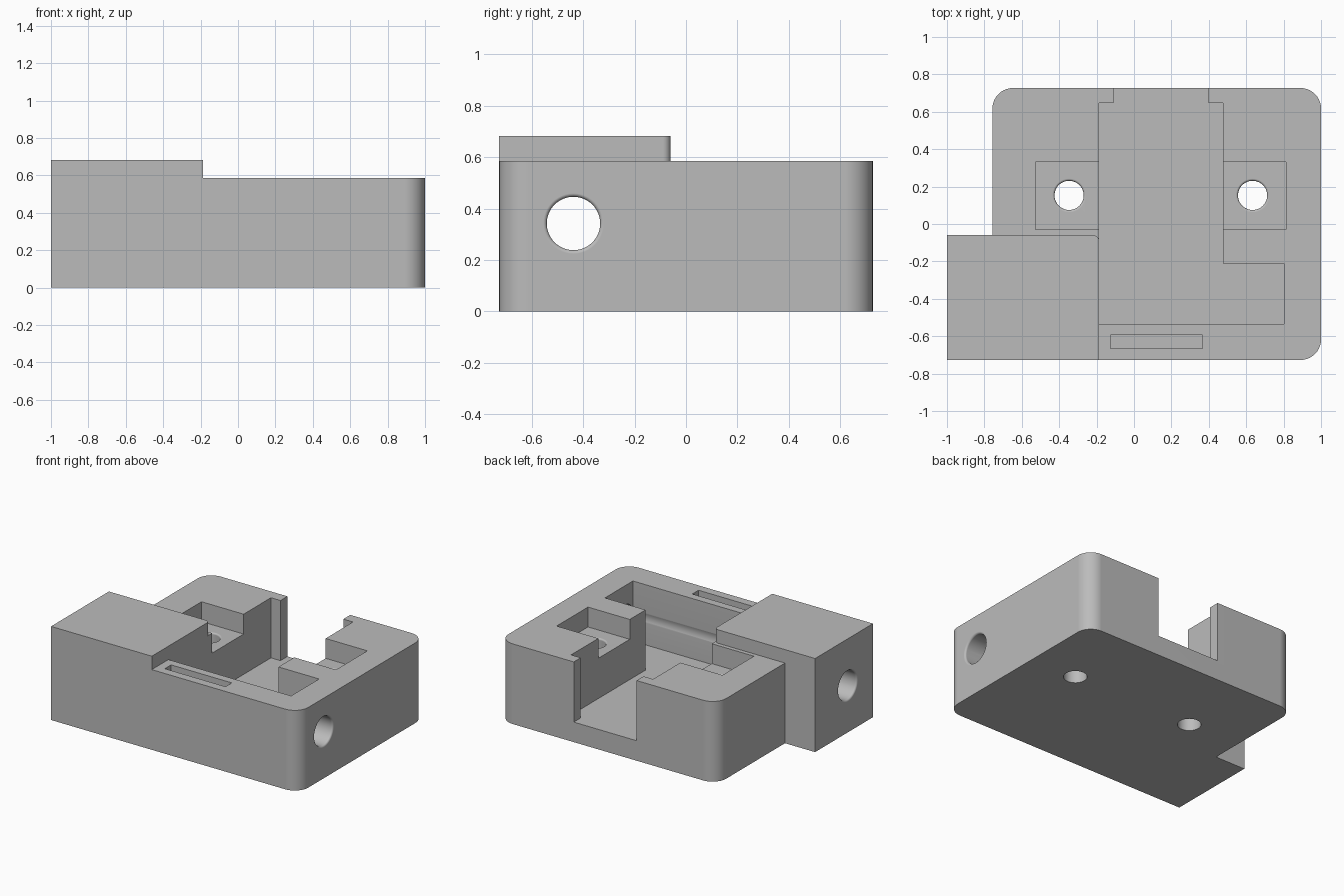
import bpy
import bmesh
from math import cos, sin, pi, radians
from mathutils import Matrix

if "Cube" in bpy.data.objects:
    bpy.data.objects.remove(bpy.data.objects["Cube"])

grey = bpy.data.materials.new("plain grey")
grey.use_nodes = True
grey.diffuse_color = (0.5, 0.5, 0.5, 1)
grey.node_tree.nodes["Principled BSDF"].inputs["Base Color"].default_value = (0.5, 0.5, 0.5, 1)

HALF_DEPTH = 0.727
DECK, FLOOR, LEDGE, RAISED = 0.585, 0.146, 0.44, 0.683
INNER_LEFT, INNER_RIGHT = -0.187, 0.475


def to_object(name, bm):
    bmesh.ops.recalc_face_normals(bm, faces=bm.faces)
    mesh = bpy.data.meshes.new(name)
    bm.to_mesh(mesh)
    bm.free()
    mesh.materials.append(grey)
    ob = bpy.data.objects.new(name, mesh)
    bpy.context.collection.objects.link(ob)
    return ob


def prism(name, outline, z0, z1):
    bm = bmesh.new()
    base = bm.faces.new([bm.verts.new((x, y, z0)) for x, y in outline])
    top = bmesh.ops.extrude_face_region(bm, geom=[base])["geom"]
    bmesh.ops.translate(bm, vec=(0, 0, z1 - z0),
                        verts=[v for v in top if isinstance(v, bmesh.types.BMVert)])
    return to_object(name, bm)


def box(name, x0, x1, y0, y1, z0, z1):
    return prism(name, [(x0, y0), (x1, y0), (x1, y1), (x0, y1)], z0, z1)


def arc(cx, cy, r, start, steps=10):
    # quarter circle, counter-clockwise
    angles = [radians(start) + pi / 2 * i / steps for i in range(steps + 1)]
    return [(cx + r * cos(a), cy + r * sin(a)) for a in angles]


def lathe(name, profile, matrix, sides=48):
    # closed solid of revolution from (radius, height) pairs
    bm = bmesh.new()
    rings = [[bm.verts.new((r * cos(2 * pi * i / sides), r * sin(2 * pi * i / sides), h))
              for i in range(sides)] for r, h in profile]
    for a, b in zip(rings, rings[1:]):
        for i in range(sides):
            j = (i + 1) % sides
            bm.faces.new((a[i], a[j], b[j], b[i]))
    bm.faces.new(rings[0])
    bm.faces.new(rings[-1])
    bm.transform(matrix)
    return to_object(name, bm)


def mouth(r, f, h):
    # rounded flare that opens upward and ends at height h
    return [(r + f * (1 - cos(a)), h - f * (1 - sin(a)))
            for a in (pi / 2 * i / 4 for i in range(5))]


def combine(target, other, operation):
    bpy.context.view_layer.objects.active = target
    mod = target.modifiers.new(other.name, "BOOLEAN")
    mod.operation, mod.solver, mod.object = operation, "EXACT", other
    bpy.ops.object.modifier_apply(modifier=mod.name)
    bpy.data.objects.remove(other)


# main body with three rounded corners
R = 0.11
edge = HALF_DEPTH - R
outline = [(-0.757, -HALF_DEPTH)] + arc(1 - R, -edge, R, -90) \
    + arc(1 - R, edge, R, 0) + arc(-0.757 + R, edge, R, 90)
housing = prism("housing", outline, 0, DECK)

# raised block at the front, one corner eased
r = 0.03
block = [(-1, -HALF_DEPTH), (INNER_LEFT, -HALF_DEPTH)] \
    + arc(INNER_LEFT - r, -0.06 - r, r, 0, 5) + [(-1, -0.06)]
combine(housing, prism("raised_block", block, DECK, RAISED), "UNION")
combine(housing, box("block_base", -1, -0.5, -HALF_DEPTH, -0.06, 0, DECK), "UNION")

# L-shaped cavity with a narrower opening through the back
TOP = 0.9
cavity = [(INNER_LEFT, -0.535), (0.803, -0.535), (0.803, -0.212), (INNER_RIGHT, -0.212),
          (INNER_RIGHT, 0.647), (0.397, 0.647), (0.397, 0.8), (-0.11, 0.8),
          (-0.11, 0.647), (INNER_LEFT, 0.647)]
combine(housing, prism("cavity", cavity, FLOOR, TOP), "DIFFERENCE")

# screw pockets on both sides, and the slot in the front wall
for name, x0, x1 in (("right_pocket", -0.527, -0.1), ("left_pocket", 0.4, 0.812)):
    combine(housing, box(name, x0, x1, -0.03, 0.332, LEDGE, TOP), "DIFFERENCE")
combine(housing, box("front_slot", -0.125, 0.365, -0.665, -0.593, 0.38, TOP), "DIFFERENCE")

# screw holes with a rounded upper mouth
S, F = 0.078, 0.012
for x in (-0.347, 0.634):
    profile = [(S, -0.1)] + mouth(S, F, LEDGE) + [(S + F, LEDGE + 0.06)]
    combine(housing, lathe("screw_hole", profile, Matrix.Translation((x, 0.153, 0))), "DIFFERENCE")

# cross bore from side to side, both mouths rounded
B, F = 0.104, 0.014
half = mouth(B, F, 1) + [(B + F, 1.1)]
profile = [(q, -h) for q, h in reversed(half)] + half
turn = Matrix.Translation((0, -0.438, 0.342)) @ Matrix.Rotation(pi / 2, 4, "Y")
combine(housing, lathe("cross_bore", profile, turn), "DIFFERENCE")

# smooth curves, crisp edges
bpy.ops.object.select_all(action="DESELECT")
housing.select_set(True)
bpy.context.view_layer.objects.active = housing
bpy.ops.object.shade_smooth_by_angle(angle=radians(30))
weighted = housing.modifiers.new("even_shading", "WEIGHTED_NORMAL")
weighted.keep_sharp = True
